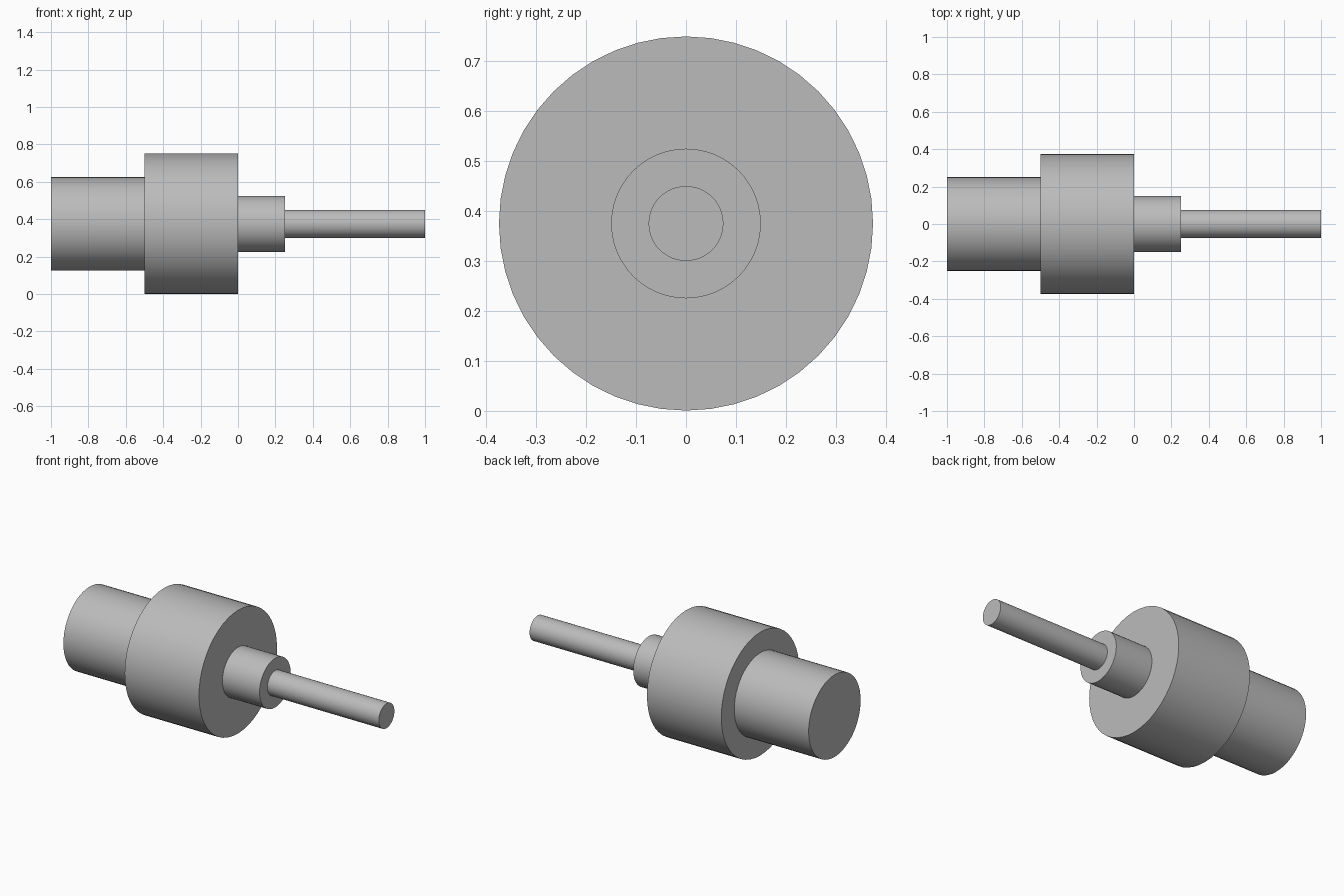
import bpy
import math

if "Cube" in bpy.data.objects:
    bpy.data.objects.remove(bpy.data.objects["Cube"], do_unlink=True)

AXIS_HEIGHT = 0.375

# Single grey metal
grey = bpy.data.materials.new("grey metal")
grey.use_nodes = True
colour = (0.5, 0.5, 0.5, 1)
grey.diffuse_color = colour
grey.node_tree.nodes["Principled BSDF"].inputs["Base Color"].default_value = colour


def cylinder_along_x(name, start, end, radius):
    bpy.ops.mesh.primitive_cylinder_add(
        vertices=48, radius=radius, depth=end - start,
        location=((start + end) / 2, 0, AXIS_HEIGHT),
        rotation=(0, math.pi / 2, 0))
    part = bpy.context.object
    part.name = name
    part.data.materials.append(grey)
    bpy.ops.object.transform_apply(location=False, rotation=True, scale=False)
    bpy.ops.object.shade_smooth_by_angle(angle=math.radians(30))
    return part


# Stepped cylinders sharing one axis, from the rear to the tip
cylinder_along_x("rear_housing", -1.0, -0.5, 0.25)
cylinder_along_x("main_body", -0.5, 0.0, 0.375)
cylinder_along_x("collar", 0.0, 0.25, 0.15)
cylinder_along_x("shaft", 0.25, 1.0, 0.075)
